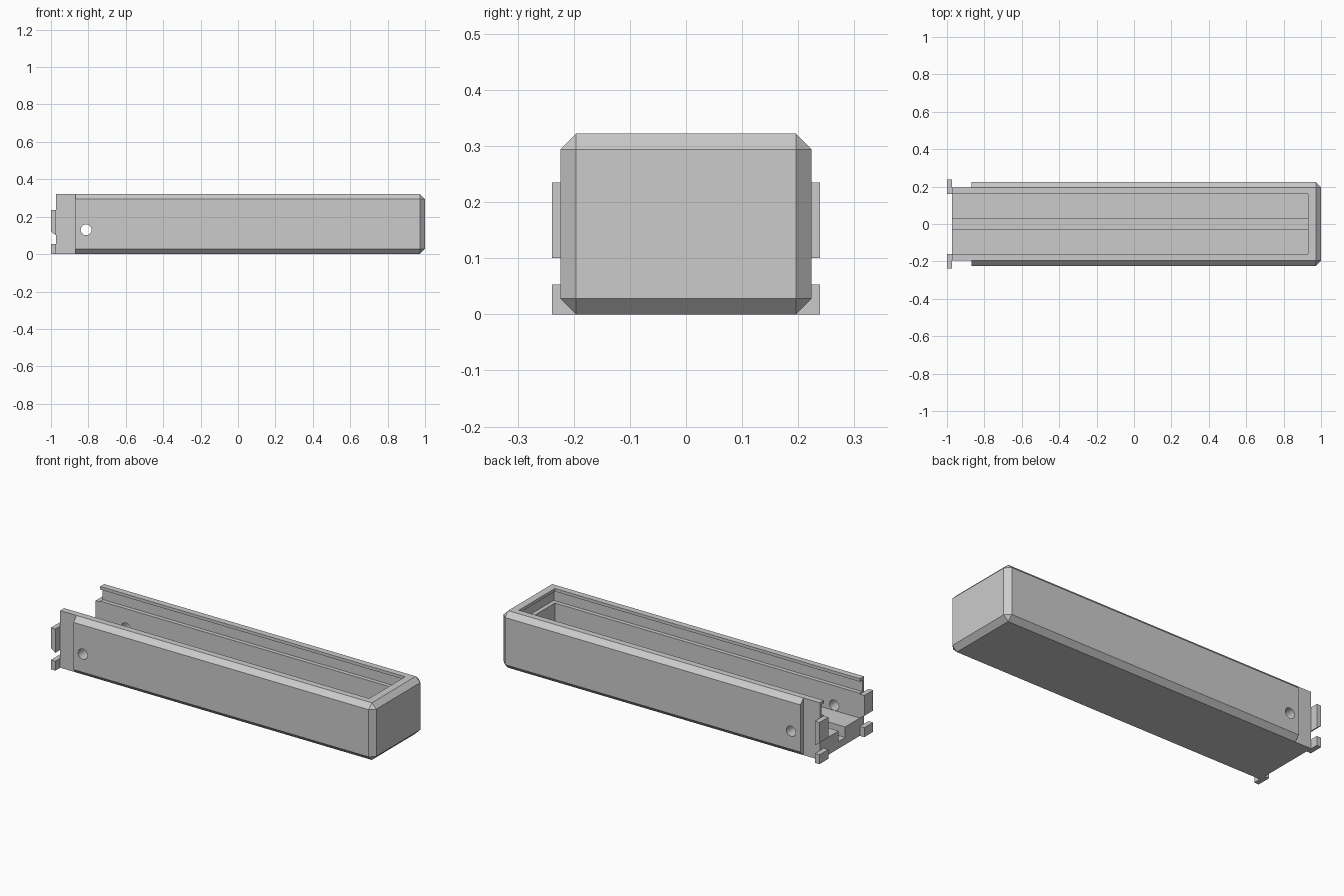
import bpy
import bmesh
import math

if "Cube" in bpy.data.objects:
    bpy.data.objects.remove(bpy.data.objects["Cube"])

grey = bpy.data.materials.new("light grey")
grey.use_nodes = True
colour = (0.6, 0.6, 0.6, 1)
grey.diffuse_color = colour
grey.node_tree.nodes["Principled BSDF"].inputs["Base Color"].default_value = colour


def finish(name, bm, cutter=False):
    bmesh.ops.recalc_face_normals(bm, faces=bm.faces)
    mesh = bpy.data.meshes.new(name)
    bm.to_mesh(mesh)
    bm.free()
    obj = bpy.data.objects.new(name, mesh)
    bpy.context.collection.objects.link(obj)
    mesh.materials.append(grey)
    if cutter:
        obj.hide_render = True
        obj.display_type = 'WIRE'
        obj.hide_set(True)
    return obj


def extrude(points, direction):
    """Solid from a closed outline swept along a vector."""
    bm = bmesh.new()
    face = bm.faces.new([bm.verts.new(p) for p in points])
    swept = bmesh.ops.extrude_face_region(bm, geom=[face])["geom"]
    verts = [v for v in swept if isinstance(v, bmesh.types.BMVert)]
    bmesh.ops.translate(bm, verts=verts, vec=direction)
    return bm


def block(x0, x1, y0, y1, z0, z1):
    return extrude([(x0, y0, z0), (x0, y1, z0), (x0, y1, z1), (x0, y0, z1)],
                   (x1 - x0, 0, 0))


def combine(target, other, operation):
    mod = target.modifiers.new(other.name, 'BOOLEAN')
    mod.object = other
    mod.operation = operation
    mod.solver = 'EXACT'


HEIGHT, HALF, CHAMFER = 0.322, 0.224, 0.028
SHELL_START, END = -0.87, -0.972
CORE = HALF - CHAMFER

# Outer shell, chamfered everywhere but around the open end
bm = block(SHELL_START, 1, -HALF, HALF, 0, HEIGHT)
edges = [e for e in bm.edges if max(v.co.x for v in e.verts) > 0]
bmesh.ops.bevel(bm, geom=edges, offset=CHAMFER, segments=1, affect='EDGES')
body = finish("box_body", bm)

# Narrow neck at the open end
neck = finish("neck_helper", block(END, -0.8, -CORE, CORE, 0, HEIGHT), True)
combine(body, neck, 'UNION')

# Cavity with a stepped floor, central channel and lid grooves
half_profile = [(0.03, 0.04), (0.03, 0.1), (0.16, 0.1), (0.16, 0.24),
                (0.183, 0.24), (0.183, 0.305), (0.16, 0.305), (0.16, 0.4)]
profile = half_profile + [(-y, z) for y, z in reversed(half_profile)]
cavity = finish("cavity_cutter",
                extrude([(-1.1, y, z) for y, z in profile], (2.03, 0, 0)), True)
combine(body, cavity, 'DIFFERENCE')

# Groove continues into the closed end
groove = finish("end_groove_cutter",
                block(0.85, 0.953, -0.183, 0.183, 0.24, 0.305), True)
combine(body, groove, 'DIFFERENCE')

# Pin hole through both side walls
ring = [(-0.812 + 0.029 * math.cos(a), -0.3, 0.13 + 0.029 * math.sin(a))
        for a in (math.tau * i / 32 for i in range(32))]
hole = finish("pin_hole_cutter", extrude(ring, (0, 0.6, 0)), True)
combine(body, hole, 'DIFFERENCE')

# Latch tabs at the open end, mirrored on both sides
upper = [(END, 0.235), (-1, 0.235), (-1, 0.12), (END, 0.1)]
lower = [(END, 0.053), (-1, 0.053), (-1, 0), (END, 0)]
for side, y in (("front", -0.239), ("back", 0.16)):
    for level, outline in (("upper", upper), ("lower", lower)):
        finish(f"{side}_{level}_tab",
               extrude([(x, y, z) for x, z in outline], (0, 0.079, 0)))
